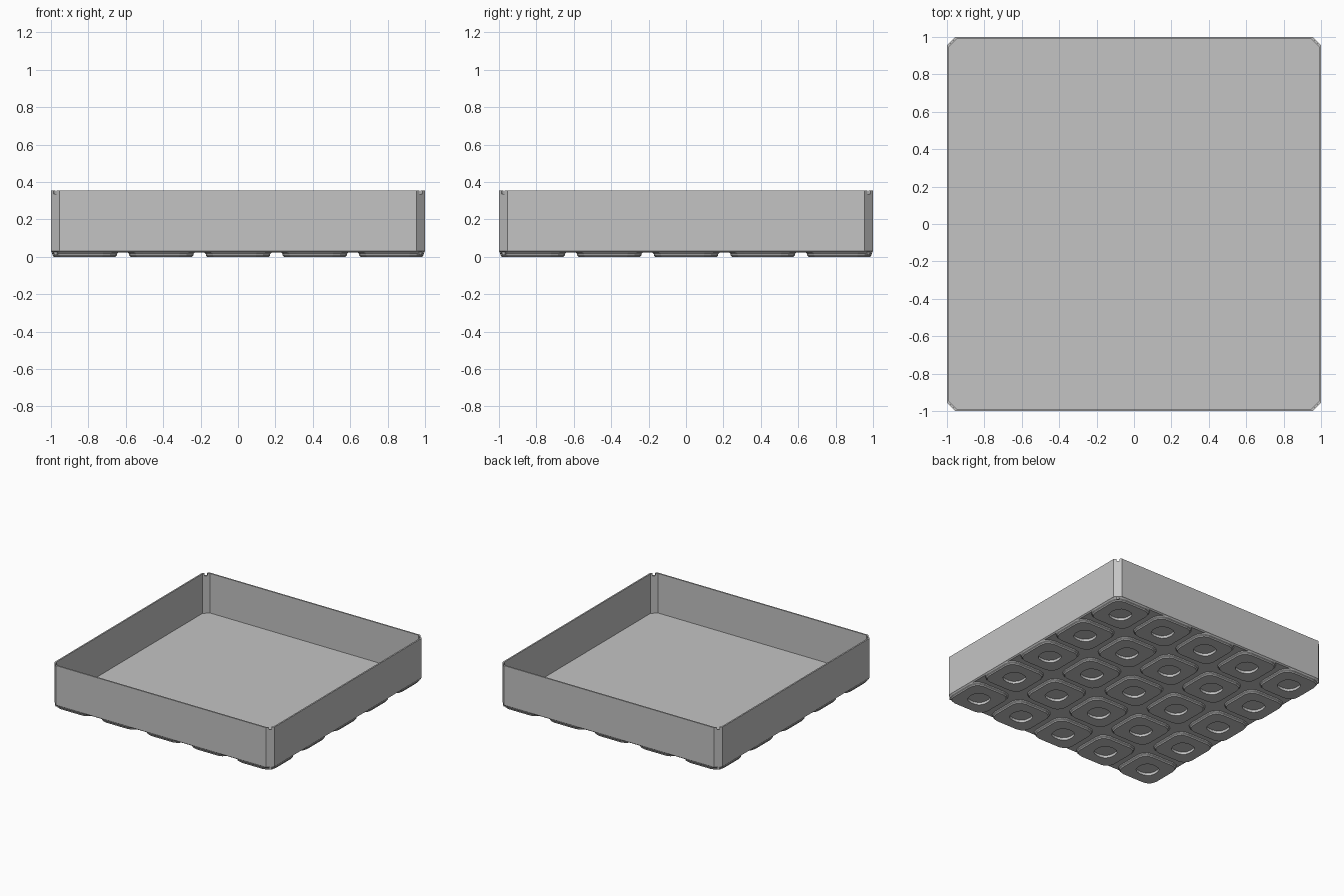
import bpy, bmesh, math
from mathutils import Matrix, Vector

if "Cube" in bpy.data.objects:
    bpy.data.objects.remove(bpy.data.objects["Cube"])

grey = bpy.data.materials.new("grey_plastic")
grey.use_nodes = True
COLOUR = (0.55, 0.55, 0.55, 1)
grey.diffuse_color = COLOUR
grey.node_tree.nodes["Principled BSDF"].inputs["Base Color"].default_value = COLOUR


def ring(bm, half, radius, z, points):
    """Square outline with each corner cut by an arc of the given points."""
    verts = []
    for quarter in range(4):
        turn = Matrix.Rotation(quarter * math.pi / 2, 3, 'Z')
        for k in range(points):
            a = k * math.pi / 2 / (points - 1)
            c = half - radius
            verts.append(bm.verts.new(turn @ Vector(
                (c + radius * math.cos(a), c + radius * math.sin(a), z))))
    return verts


def finish(name, bm):
    bmesh.ops.recalc_face_normals(bm, faces=bm.faces)
    mesh = bpy.data.meshes.new(name)
    bm.to_mesh(mesh)
    bm.free()
    mesh.materials.append(grey)
    obj = bpy.data.objects.new(name, mesh)
    bpy.context.collection.objects.link(obj)
    return obj


def loft(name, profile, points):
    """Closed skin through (half width, corner radius, height) rings."""
    bm = bmesh.new()
    rings = [ring(bm, h, r, z, points) for h, r, z in profile]
    for a, b in zip(rings, rings[1:]):
        for i in range(len(a)):
            j = (i + 1) % len(a)
            bm.faces.new((a[i], a[j], b[j], b[i]))
    bm.faces.new(rings[0])
    bm.faces.new(rings[-1])
    return finish(name, bm)


def corner_blocks(name, size, reach, z):
    """One block across each chamfered corner."""
    bm = bmesh.new()
    for quarter in range(4):
        turn = Matrix.Rotation(math.pi / 4 + quarter * math.pi / 2, 4, 'Z')
        bmesh.ops.create_cube(bm, size=1, matrix=turn
                              @ Matrix.Translation((reach, 0, z))
                              @ Matrix.Diagonal((*size, 1)))
    return finish(name, bm)


# Open tray with thin walls and chamfered corners
tray = loft("tray", [(0.99, 0.04, 0.022), (1, 0.045, 0.03), (1, 0.045, 0.355),
                     (0.988, 0.04, 0.355), (0.988, 0.04, 0.03)], 2)

# Small slots in the top of the corners
REACH = math.sqrt(2) * (1 - 0.045 / 2)
cutter = corner_blocks("slot_cutter", (0.1, 0.022, 0.04), REACH, 0.357)
cutter.hide_render = True
cut = tray.modifiers.new("slots", 'BOOLEAN')
cut.object = cutter
cut.solver = 'EXACT'
bpy.context.view_layer.objects.active = tray
bpy.ops.object.modifier_apply(modifier=cut.name)
bpy.data.objects.remove(cutter)

# Stacking tabs under the corners
corner_blocks("corner_tabs", (0.02, 0.02, 0.018), REACH - 0.012, 0.018)

# Grid of stepped feet, each with a round recess underneath
PITCH, COUNT = 0.41, 5
feet = loft("feet", [(0.18, 0.08, 0.024), (0.172, 0.075, 0.015),
                     (0.172, 0.075, 0.008), (0.165, 0.07, 0),
                     (0.08, 0.065, 0), (0.08, 0.065, 0.021)], 4)
start = -PITCH * (COUNT - 1) / 2
feet.location = (start, start, 0)
for axis in range(2):
    repeat = feet.modifiers.new("repeat", 'ARRAY')
    repeat.count = COUNT
    repeat.use_relative_offset = False
    repeat.use_constant_offset = True
    offset = [0, 0, 0]
    offset[axis] = PITCH
    repeat.constant_offset_displace = offset
